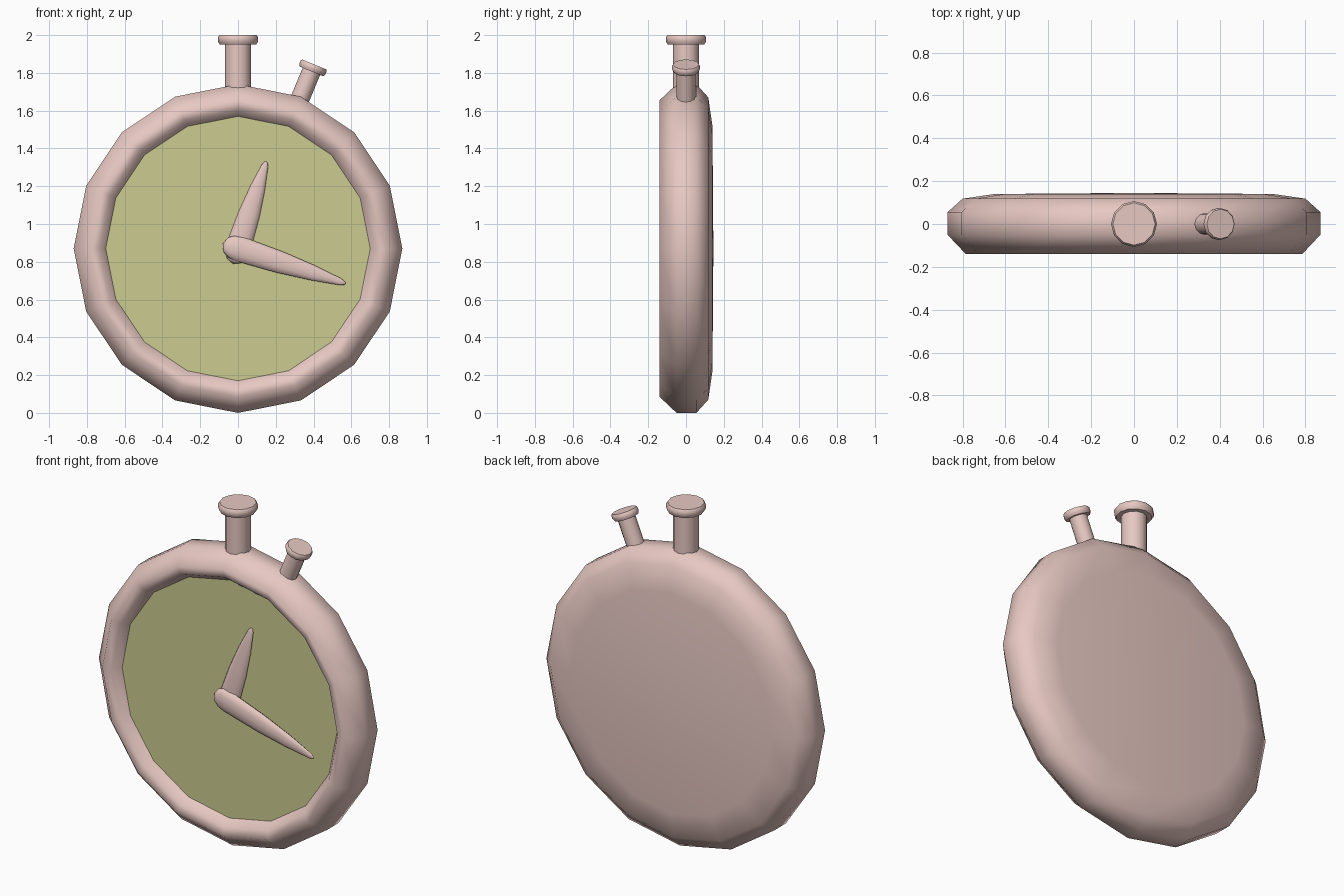
import bpy, bmesh, math
from mathutils import Matrix, Vector

if "Cube" in bpy.data.objects:
    bpy.data.objects.remove(bpy.data.objects["Cube"])

CENTRE = Vector((0, 0, 0.87))


def material(name, colour):
    m = bpy.data.materials.new(name)
    m.diffuse_color = colour
    m.use_nodes = True
    m.node_tree.nodes["Principled BSDF"].inputs["Base Color"].default_value = m.diffuse_color
    return m


PINK = material("pink", (0.80, 0.58, 0.54, 1))
OLIVE = material("olive", (0.60, 0.60, 0.28, 1))


def lathe(name, profile, sides, matrix, mat, angle=50):
    """Spin (radius, height) points round local z, then place with matrix."""
    bm = bmesh.new()
    rings = []
    for r, h in profile:
        if r == 0:
            rings.append([bm.verts.new((0, 0, h))] * sides)
        else:
            rings.append([bm.verts.new((r * math.cos(2 * math.pi * i / sides),
                                        r * math.sin(2 * math.pi * i / sides), h))
                          for i in range(sides)])
    for a, b in zip(rings, rings[1:]):
        for i in range(sides):
            j = (i + 1) % sides
            corners = list(dict.fromkeys((a[i], a[j], b[j], b[i])))
            bm.faces.new(corners)
    bm.transform(matrix)
    bmesh.ops.recalc_face_normals(bm, faces=bm.faces)
    mesh = bpy.data.meshes.new(name)
    bm.to_mesh(mesh)
    bm.free()
    ob = bpy.data.objects.new(name, mesh)
    bpy.context.collection.objects.link(ob)
    mesh.materials.append(mat)
    bpy.ops.object.select_all(action='DESELECT')
    ob.select_set(True)
    bpy.context.view_layer.objects.active = ob
    bpy.ops.object.shade_smooth_by_angle(angle=math.radians(angle))
    return ob


# Local z of the case and dial points to the front (-y)
facing = Matrix.Translation(CENTRE) @ Matrix.Rotation(math.pi / 2, 4, 'X')

# Case: domed back, rounded rim, inner bezel wall down to the dial
lathe("case", [(0, -0.145), (0.65, -0.14), (0.80, -0.118), (0.87, -0.055),
               (0.87, 0.05), (0.785, 0.14), (0.735, 0.125), (0.70, 0.077)],
      16, facing, PINK, 80)

# Dial
lathe("dial", [(0.0, 0.077), (0.70, 0.077)], 16, facing, OLIVE)


# Push buttons: stem and flared cap, radial to the case
def button(name, tilt, start, neck, end, r_stem, r_cap):
    m = Matrix.Translation(CENTRE) @ Matrix.Rotation(tilt, 4, 'Y')
    t = end - neck
    lathe(name + "_stem", [(0, start), (r_stem, start), (r_stem, neck + t * 0.2),
                           (0, neck + t * 0.2)], 12, m, PINK)
    lathe(name + "_cap", [(0, neck), (r_cap * 0.9, neck), (r_cap, neck + t * 0.35),
                          (r_cap, neck + t * 0.75), (r_cap * 0.92, end), (0, end)],
          12, m, PINK)


button("crown", 0, 0.85, 1.08, 1.13, 0.07, 0.107)
button("side_button", math.radians(22.5), 0.84, 1.015, 1.055, 0.05, 0.075)


# Hands: flattened teardrops lying just above the dial
def hand(name, degrees, length, width, y):
    outline = [(0, -0.085), (0.6, -0.068), (0.9, -0.035), (1, 0.01), (0.86, 0.4 * length),
               (0.6, 0.7 * length), (0.27, 0.95 * length), (0.13, 0.99 * length), (0, length)]
    m = (Matrix.Translation(CENTRE + Vector((0, y, 0)))
         @ Matrix.Rotation(math.radians(degrees), 4, 'Y')
         @ Matrix.Diagonal((1, 0.42, 1, 1)))
    lathe(name, [(r * width, h) for r, h in outline], 12, m, PINK, 60)


hand("hour_hand", 18, 0.485, 0.066, -0.085)
hand("minute_hand", 108, 0.60, 0.067, -0.106)
